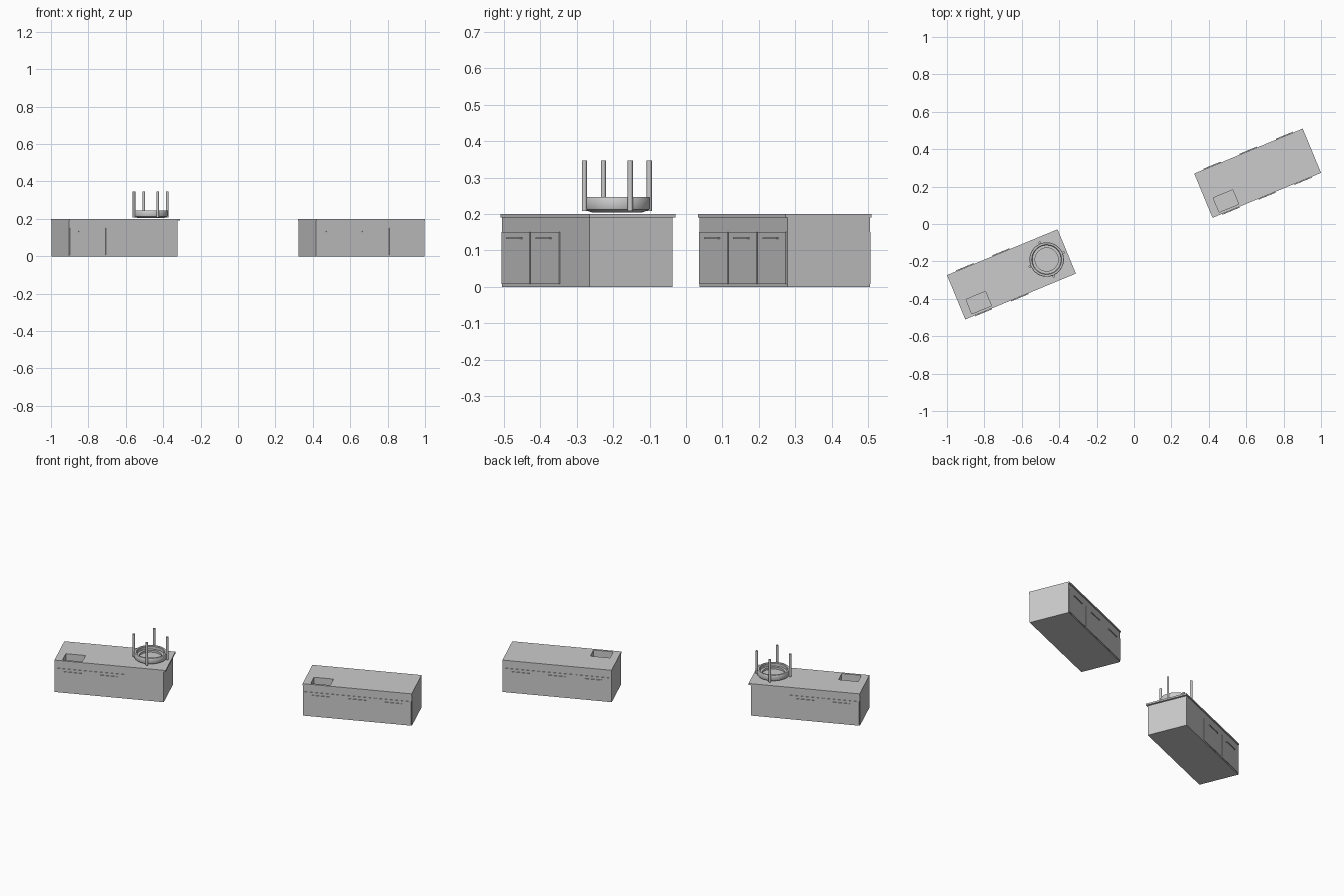
import bpy, bmesh, math
from mathutils import Matrix, Vector

if "Cube" in bpy.data.objects:
    bpy.data.objects.remove(bpy.data.objects["Cube"])

ANGLE = math.radians(22.5)
L, D = 0.628, 0.246          # cabinet length and depth


def new_object(name, bm, matrix):
    bmesh.ops.recalc_face_normals(bm, faces=bm.faces)
    mesh = bpy.data.meshes.new(name)
    bm.to_mesh(mesh)
    bm.free()
    ob = bpy.data.objects.new(name, mesh)
    ob.matrix_world = matrix
    bpy.context.collection.objects.link(ob)
    return ob


def box(name, lo, hi, matrix):
    lo, hi = Vector(lo), Vector(hi)
    bm = bmesh.new()
    bmesh.ops.create_cube(bm, size=1)
    for v in bm.verts:
        v.co = Vector(a + (b - a) * (c + 0.5) for a, b, c in zip(lo, hi, v.co))
    return new_object(name, bm, matrix)


def cut(ob, cutter):
    mod = ob.modifiers.new("sink_cut", 'BOOLEAN')
    mod.operation = 'DIFFERENCE'
    mod.solver = 'EXACT'
    mod.object = cutter


def cylinder(name, x, y, r, z0, z1, matrix, segments=16):
    bm = bmesh.new()
    bmesh.ops.create_cone(bm, cap_ends=True, segments=segments, radius1=r, radius2=r,
                          depth=z1 - z0, matrix=Matrix.Translation((x, y, (z0 + z1) / 2)))
    return new_object(name, bm, matrix)


def smooth(ob, angle=35):
    bpy.ops.object.select_all(action='DESELECT')
    ob.select_set(True)
    bpy.context.view_layer.objects.active = ob
    bpy.ops.object.shade_smooth_by_angle(angle=math.radians(angle))


def counter_unit(name, cx, cy, doors, overhang):
    m = Matrix.Translation((cx, cy, 0)) @ Matrix.Rotation(ANGLE, 4, 'Z')
    # cabinet body and countertop
    body = box(name + "_cabinet", (-L / 2, -D / 2, 0), (L / 2, D / 2, 0.19), m)
    top = box(name + "_countertop", (-L / 2, -D / 2 - 0.005, 0.19),
              (L / 2 + overhang, D / 2 + 0.005, 0.2), m)
    # sink recess
    cutter = box(name + "_sink_cutter", (-0.27, -0.114, 0.155), (-0.157, -0.031, 0.25), m)
    cutter.hide_render = True
    cutter.hide_set(True)
    cut(body, cutter)
    cut(top, cutter)
    # doors with bar handles on both long sides
    step = L / 3
    for side, s in (("front", -1), ("back", 1)):
        for i in range(doors):
            x = -L / 2 + step * (i + 0.5)
            tag = f"{name}_{side}_{i + 1}"
            y0, y1 = sorted((s * D / 2, s * (D / 2 + 0.003)))
            box(tag + "_door", (x - 0.101, y0, 0.008), (x + 0.101, y1, 0.15), m)
            h0, h1 = sorted((s * (D / 2 + 0.006), s * (D / 2 + 0.010)))
            box(tag + "_handle", (x - 0.05, h0, 0.131), (x + 0.05, h1, 0.135), m)
            for e in (-0.047, 0.047):
                p0, p1 = sorted((s * D / 2, s * (D / 2 + 0.008)))
                box(tag + "_handle_post", (x + e - 0.002, p0, 0.131),
                    (x + e + 0.002, p1, 0.135), m)


counter_unit("left_unit", -0.661, -0.2715, 2, 0.012)
counter_unit("right_unit", 0.661, 0.2715, 3, 0.0)

# upturned round stool resting on the left unit
m = Matrix.Translation((-0.467, -0.19, 0)) @ Matrix.Rotation(ANGLE, 4, 'Z')
profile = [(0, 0.204), (0.068, 0.204), (0.08, 0.208), (0.09, 0.212), (0.092, 0.216),
           (0.092, 0.243), (0.09, 0.246), (0.08, 0.246), (0.077, 0.243),
           (0.077, 0.226), (0.062, 0.226), (0.062, 0.214), (0, 0.214)]
bm = bmesh.new()
verts = [bm.verts.new((r, 0, z)) for r, z in profile]
edges = [bm.edges.new(p) for p in zip(verts, verts[1:])]
bmesh.ops.spin(bm, geom=verts + edges, cent=(0, 0, 0), axis=(0, 0, 1),
               angle=math.tau, steps=40, use_duplicate=False)
bmesh.ops.remove_doubles(bm, verts=bm.verts, dist=1e-5)
smooth(new_object("stool_seat", bm, m))

# stool legs
for k in range(4):
    a = k * math.pi / 2
    smooth(cylinder(f"stool_leg_{k + 1}", 0.0965 * math.cos(a), 0.0965 * math.sin(a),
                    0.007, 0.208, 0.347, m))
